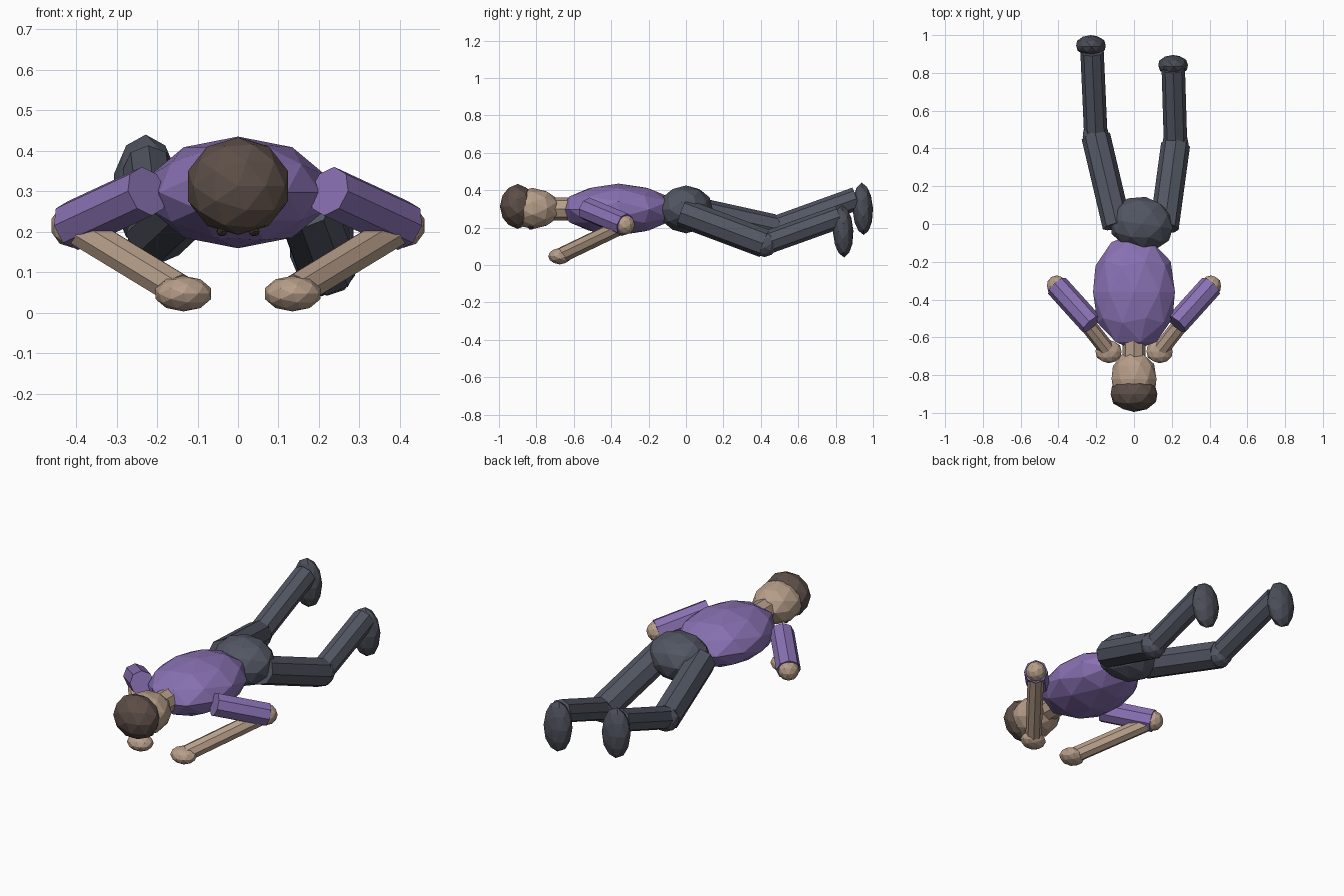
import bpy
from math import pi
from mathutils import Vector, Euler

cube = bpy.data.objects.get("Cube")
if cube:
    bpy.data.objects.remove(cube)


def material(name, rgb):
    mat = bpy.data.materials.new(name)
    mat.use_nodes = True
    mat.diffuse_color = (*rgb, 1)
    mat.node_tree.nodes["Principled BSDF"].inputs["Base Color"].default_value = (*rgb, 1)
    return mat


skin = material("skin", (0.47, 0.34, 0.25))
purple = material("purple shirt", (0.25, 0.165, 0.45))
slate = material("slate trousers", (0.085, 0.095, 0.125))
charcoal = material("charcoal shoes", (0.07, 0.077, 0.098))
brown = material("brown hair", (0.11, 0.077, 0.063))
dark = material("dark eyes", (0.04, 0.03, 0.025))


def finish(name, mat):
    obj = bpy.context.object
    obj.name = name
    obj.data.materials.append(mat)
    return obj


def ball(name, mat, centre, radii, turn=(0, 0, 0), detail=2):
    """Faceted ellipsoid whose pole runs along the body (y)."""
    bpy.ops.mesh.primitive_ico_sphere_add(subdivisions=detail, radius=1)
    obj = finish(name, mat)
    for v in obj.data.vertices:
        v.co.rotate(Euler((pi / 2, 0, 0)))
        v.co *= Vector(radii)
    obj.location = centre
    obj.rotation_euler = turn
    return obj


def limb(name, mat, start, end, radius, sides=8):
    """Faceted cylinder between two joints."""
    a, b = Vector(start), Vector(end)
    bpy.ops.mesh.primitive_cylinder_add(vertices=sides, radius=radius, depth=(b - a).length,
                                        location=(a + b) / 2)
    obj = finish(name, mat)
    obj.rotation_euler = (b - a).to_track_quat("Z", "Y").to_euler()
    return obj


# Head and trunk, lying face down
ball("head", skin, (0, -0.82, 0.302), (0.125, 0.15, 0.11))
ball("hair", brown, (0, -0.9, 0.313), (0.13, 0.095, 0.12))
limb("neck", skin, (0, -0.74, 0.30), (0, -0.58, 0.30), 0.062)
ball("torso", purple, (0, -0.36, 0.297), (0.228, 0.31, 0.138))
ball("pelvis", slate, (0.04, 0, 0.297), (0.175, 0.145, 0.128), (0, 0, -0.15))

# Arms, mirrored, with the forearms folded forward under the shoulders
for side, s in (("left", 1), ("right", -1)):
    shoulder = (s * 0.225, -0.53, 0.30)
    elbow = (s * 0.408, -0.327, 0.215)
    wrist = (s * 0.145, -0.66, 0.055)
    limb(side + "_upper_arm", purple, shoulder, elbow, 0.063)
    ball(side + "_elbow", skin, elbow, (0.055,) * 3)
    limb(side + "_forearm", skin, elbow, wrist, 0.043)
    ball(side + "_hand", skin, (s * 0.135, -0.675, 0.047), (0.072, 0.062, 0.044))
    ball(side + "_eye", dark, (s * 0.04, -0.83, 0.2), (0.015, 0.015, 0.013), detail=1)

# Legs, each bent differently
legs = {
    "left": ((0.16, -0.02, 0.28), (0.22, 0.42, 0.115), (0.208, 0.82, 0.258), (0.207, 0.84, 0.18)),
    "right": ((-0.09, -0.01, 0.30), (-0.202, 0.465, 0.195), (-0.222, 0.91, 0.355), (-0.228, 0.945, 0.30)),
}
for side, (hip, knee, ankle, foot) in legs.items():
    limb(side + "_thigh", slate, hip, knee, 0.077)
    ball(side + "_knee", slate, knee, (0.073,) * 3)
    limb(side + "_shin", slate, knee, ankle, 0.062)
    ball(side + "_shoe", charcoal, foot, (0.082, 0.055, 0.14), (0.04, 0, 0))
